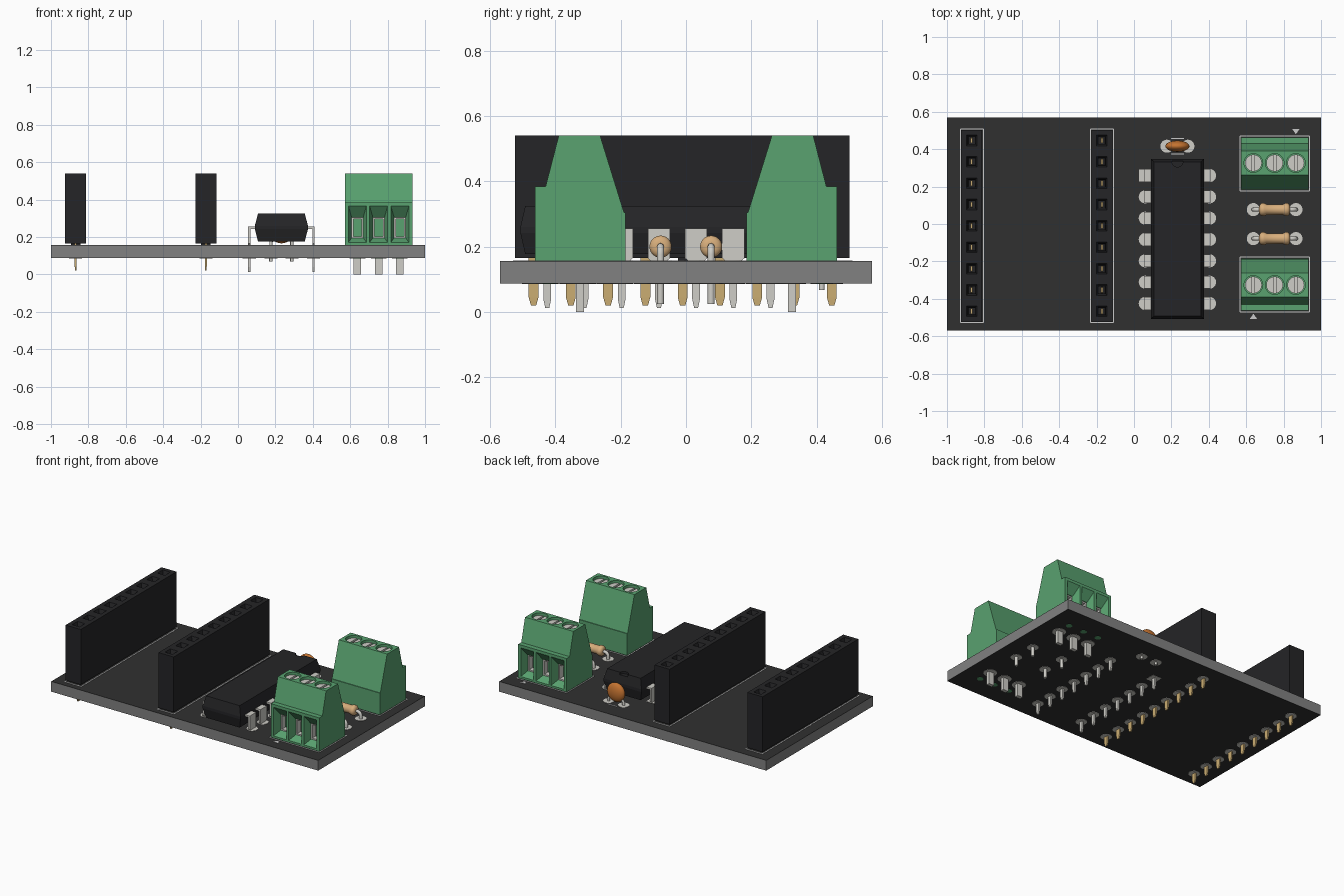
import bpy, bmesh
from math import pi, sin, cos

if "Cube" in bpy.data.objects:
    bpy.data.objects.remove(bpy.data.objects["Cube"])

BLACK, DARK, GREEN = (0.03, 0.03, 0.03), (0.018, 0.018, 0.02), (0.1, 0.36, 0.16)
SILVER, GOLD, TAN = (0.62, 0.61, 0.57), (0.6, 0.42, 0.17), (0.68, 0.42, 0.2)
ORANGE, WHITE = (0.55, 0.17, 0.03), (0.75, 0.75, 0.75)
Z0, Z1 = 0.087, 0.156          # board bottom and top
mats = {}


def material(col):
    if col not in mats:
        mats[col] = bpy.data.materials.new("paint_%d" % len(mats))
        mats[col].diffuse_color = (*col, 1)
    return mats[col]


def build(name, parts, col=None, smooth=False):
    """One mesh from many capped lofts; each loft is a list of point rings."""
    bm = bmesh.new()
    for rings in parts:
        vs = [[bm.verts.new(p) for p in r] for r in rings]
        n = len(vs[0])
        for a, b in zip(vs, vs[1:]):
            for i in range(n):
                bm.faces.new((a[i], a[(i + 1) % n], b[(i + 1) % n], b[i]))
        bm.faces.new(vs[0][::-1])
        bm.faces.new(vs[-1])
    bmesh.ops.recalc_face_normals(bm, faces=bm.faces)
    me = bpy.data.meshes.new(name)
    bm.to_mesh(me)
    bm.free()
    ob = bpy.data.objects.new(name, me)
    bpy.context.collection.objects.link(ob)
    if col:
        me.materials.append(material(col))
    bpy.ops.object.select_all(action='DESELECT')
    bpy.context.view_layer.objects.active = ob
    ob.select_set(True)
    if smooth:
        bpy.ops.object.shade_smooth_by_angle(angle=0.7)
    return ob


def rect(x, y, w, d, z):
    return [(x + a * w / 2, y + b * d / 2, z) for a, b in ((-1, -1), (1, -1), (1, 1), (-1, 1))]


def box(x, y, w, d, z0, z1):
    return [rect(x, y, w, d, z0), rect(x, y, w, d, z1)]


def cyl(x, y, r, z0, z1, n=24):
    return [[(x + r * cos(2 * pi * i / n), y + r * sin(2 * pi * i / n), z) for i in range(n)]
            for z in (z0, z1)]


def frame(x0, x1, y0, y1, t, z0, z1):
    xc, yc = (x0 + x1) / 2, (y0 + y1) / 2
    return [box(xc, y, x1 - x0, t, z0, z1) for y in (y0, y1)] + \
           [box(x, yc, t, y1 - y0, z0, z1) for x in (x0, x1)]


def cut(ob, parts):
    c = build("cutter", parts)
    c.hide_render = True
    m = ob.modifiers.new("cut", 'BOOLEAN')
    m.operation, m.solver, m.object = 'DIFFERENCE', 'EXACT', c
    bpy.context.view_layer.objects.active = ob
    bpy.ops.object.modifier_apply(modifier=m.name)
    bpy.data.objects.remove(c)


def wire(name, pts, r):
    cu = bpy.data.curves.new(name, 'CURVE')
    cu.dimensions, cu.bevel_depth, cu.bevel_resolution, cu.use_fill_caps = '3D', r, 2, True
    sp = cu.splines.new('POLY')
    sp.points.add(len(pts) - 1)
    for p, q in zip(sp.points, pts):
        p.co = (*q, 1)
    ob = bpy.data.objects.new(name, cu)
    bpy.context.collection.objects.link(ob)
    cu.materials.append(material(SILVER))
    bpy.ops.object.select_all(action='DESELECT')
    bpy.context.view_layer.objects.active = ob
    ob.select_set(True)
    bpy.ops.object.convert(target='MESH')


pads, marks = [], []


def pad(x, y, r=0.035):
    pads.extend([cyl(x, y, r, Z1 - 0.001, Z1 + 0.002), cyl(x, y, r, Z0 - 0.002, Z0 + 0.001)])


# Circuit board: bare core with dark coating on both faces
build("board_core", [box(0, 0, 2, 1.14, Z0 + 0.001, Z1 - 0.001)], (0.22, 0.22, 0.22))
build("board_coating", [box(0, 0, 2, 1.14, z, z + 0.001) for z in (Z0, Z1 - 0.001)], BLACK)

# Two nine-way socket strips with gold pins
for side, x in (("left", -0.868), ("right", -0.172)):
    ys = [-0.467 + 0.1142 * i for i in range(9)]
    strip = build("socket_" + side, [box(x, -0.011, 0.113, 1.025, 0.166, 0.54)], DARK)
    cut(strip, [[rect(x, y, s, s, z) for s, z in ((0.036, 0.45), (0.04, 0.515), (0.06, 0.545))]
                for y in ys])
    build("socket_feet_" + side,
          [box(x, y, 0.05, 0.03, Z1, 0.168) for y in (ys[0] + 0.057, ys[4], ys[8] - 0.057)], DARK)
    build("socket_pins_" + side, [[rect(x, y, w, d, z) for w, d, z in
          ((0.008, 0.016, 0.02), (0.01, 0.03, 0.045), (0.01, 0.03, 0.44), (0.01, 0.028, 0.49))]
          for y in ys], GOLD)
    for y in ys:
        pad(x, y)
    marks += frame(x - 0.06, x + 0.063, -0.527, 0.507, 0.006, Z1, Z1 + 0.002)

# Fourteen-leg chip with tapered body and end notch
XC, YC = 0.232, -0.08
chip = build("chip_body", [[rect(XC, YC, w, d, z) for w, d, z in
             ((0.25, 0.825, 0.177), (0.284, 0.855, 0.242), (0.284, 0.855, 0.26),
              (0.25, 0.825, 0.325))]], DARK)
cut(chip, [cyl(XC, YC + 0.415, 0.03, 0.31, 0.34)])
legs = []
for i in range(7):
    y = -0.425 + 0.114 * i
    for s in (-1, 1):
        x = XC + s * 0.172
        legs.append(box(XC + s * 0.153, y, 0.05, 0.068, 0.244, 0.256))
        legs.append([rect(x, y, 0.012, d, z) for d, z in
                     ((0.012, 0.012), (0.024, 0.04), (0.024, 0.145), (0.068, 0.165), (0.068, 0.256))])
        if i == 6 and s < 0:
            pads += [box(x, y, 0.066, 0.066, Z1, Z1 + 0.002), box(x, y, 0.066, 0.066, Z0 - 0.002, Z0)]
        else:
            pad(x, y)
build("chip_legs", legs, SILVER)

# Disc capacitor
bpy.ops.mesh.primitive_uv_sphere_add(segments=32, ring_count=16, radius=1, location=(XC, 0.416, 0.23))
cap = bpy.context.object
cap.name, cap.scale = "capacitor_body", (0.064, 0.03, 0.064)
cap.data.materials.append(material(ORANGE))
bpy.ops.object.shade_smooth_by_angle()
for n, s in (("left", -1), ("right", 1)):
    x = XC + s * 0.056
    wire("capacitor_lead_" + n, [(x, 0.416, 0.068), (x, 0.416, 0.175),
                                 (XC + s * 0.035, 0.416, 0.21)], 0.009)
    pad(x, 0.416)
marks += [box(XC, y, 0.07, 0.006, Z1, Z1 + 0.002) for y in (0.375, 0.457)]

# Two resistors with bulged ends and bent leads
XT, PITCH = 0.752, 0.1135
profile = [(-.083, .016), (-.079, .027), (-.07, .034), (-.055, .034), (-.043, .028), (.043, .028),
           (.055, .034), (.07, .034), (.079, .027), (.083, .016)]
for n, y in (("front", -0.078), ("rear", 0.077)):
    ring = lambda dx, r: [(XT + dx, y + r * cos(i * pi / 12), 0.2 + r * sin(i * pi / 12))
                          for i in range(24)]
    build("resistor_body_" + n, [[ring(*p) for p in profile]], TAN, True)
    bend = [(0.09 + 0.024 * sin(i * pi / 12), 0.176 + 0.024 * cos(i * pi / 12)) for i in range(7)]
    for m, s in (("left", -1), ("right", 1)):
        pts = [(0.07, 0.2)] + bend + [(0.114, 0.025)]
        wire("resistor_lead_%s_%s" % (n, m), [(XT + s * a, y, z) for a, z in pts], 0.011)
        pad(XT + s * 0.114, y)

# Two three-way screw terminals, openings facing outward
outline = [(-.463, .158), (-.463, .385), (-.43, .385), (-.39, .54), (-.263, .54), (-.19, .305),
           (-.185, .305), (-.185, .158)]
cells = [XT - PITCH, XT, XT + PITCH]
for n, s in (("front", 1), ("rear", -1)):
    turn = lambda part: [[(XT + s * (x - XT), s * y, z) for x, y, z in r] for r in part]
    body = build("terminal_body_" + n,
                 [turn([[(x, y, z) for y, z in outline] for x in (0.571, 0.933)])], GREEN)
    mouth = lambda x, w, y, z0, z1: [(x - w, y, z0), (x + w, y, z0), (x + w, y, z1), (x - w, y, z1)]
    cut(body, [turn([mouth(x, .05, -.468, .169, .372), mouth(x, .031, -.415, .195, .305),
                     mouth(x, .031, -.35, .195, .305)]) for x in cells])
    cut(body, [turn(cyl(x, -0.326, 0.05, 0.49, 0.56, 32)) for x in cells])
    # metal clamp frames behind each opening
    clamps = []
    for x in cells:
        clamps += [turn(box(x, -0.39, 0.07, 0.04, z, z + 0.014)) for z in (0.19, 0.296)]
        clamps += [turn(box(x + k * 0.029, -0.39, 0.014, 0.04, 0.19, 0.31)) for k in (-1, 1)]
    build("terminal_clamps_" + n, clamps, SILVER)
    # slotted screws, solder pins and locating pegs
    screws = build("terminal_screws_" + n, [turn(cyl(x, -0.326, 0.045, 0.48, 0.525, 32))
                                            for x in cells], SILVER, True)
    cut(screws, [turn(box(x, -0.326, 0.014, 0.12, 0.508, 0.54)) for x in cells])
    build("terminal_pins_" + n, [turn(box(x, -0.325, 0.04, 0.024, 0, 0.17)) for x in cells], SILVER)
    build("terminal_pegs_" + n, [turn(cyl(x, -0.42, 0.02, Z0 - 0.002, 0.165)) for x in cells], GREEN)
    for x in cells:
        pad(x, -s * 0.325, 0.042)
    marks += frame(XT - 0.186, XT + 0.186, -s * 0.47, -s * 0.177, 0.006, Z1, Z1 + 0.002)
    # first-pin arrow
    marks.append(turn([[(cells[0] + a, -0.508 + b, z) for a, b in ((-.02, 0), (.02, 0), (0, .028))]
                       for z in (Z1, Z1 + 0.002)]))

build("solder_pads", pads, SILVER)
build("board_outline_marks", marks, WHITE)

for m in bpy.data.materials:
    if m.users and not m.is_grease_pencil:
        m.use_nodes = True
        m.node_tree.nodes["Principled BSDF"].inputs["Base Color"].default_value = m.diffuse_color
